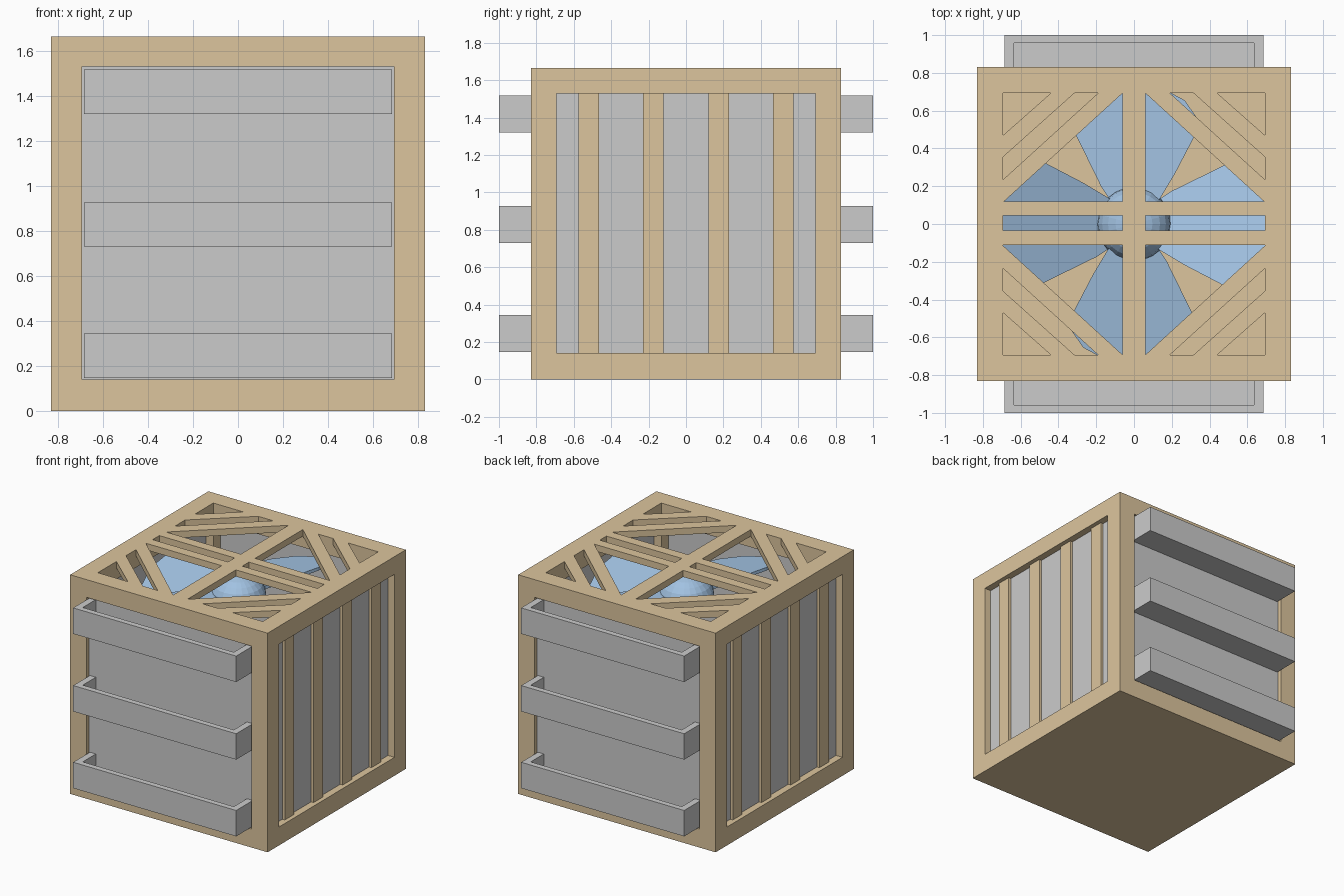
import bpy, bmesh, math
from mathutils import Matrix

if "Cube" in bpy.data.objects:
    bpy.data.objects.remove(bpy.data.objects["Cube"])


def material(name, rgb):
    m = bpy.data.materials.new(name)
    m.diffuse_color = (*rgb, 1)
    m.use_nodes = True
    m.node_tree.nodes["Principled BSDF"].inputs["Base Color"].default_value = m.diffuse_color
    return m


TAN = material("tan_wood", (0.72, 0.56, 0.34))
BLUE = material("blue_fan", (0.36, 0.54, 0.76))

W, H = 0.83, 1.665        # half width and height of the crate
I, Z0, Z1 = 0.693, 0.14, 1.53   # opening limits


def finish(bm, name, mat=None):
    bmesh.ops.recalc_face_normals(bm, faces=bm.faces)
    me = bpy.data.meshes.new(name)
    bm.to_mesh(me)
    bm.free()
    ob = bpy.data.objects.new(name, me)
    bpy.context.collection.objects.link(ob)
    if mat:
        me.materials.append(mat)
    return ob


def box(bm, x0, x1, y0, y1, z0, z1):
    m = Matrix.Translation(((x0 + x1) / 2, (y0 + y1) / 2, (z0 + z1) / 2))
    m = m @ Matrix.Diagonal((abs(x1 - x0), abs(y1 - y0), abs(z1 - z0), 1))
    bmesh.ops.create_cube(bm, size=1, matrix=m)


def prism(bm, pts, z0, z1, tilt=0, turn=0):
    # extruded outline, optionally sloped along x and turned about z
    rot = Matrix.Rotation(turn, 3, 'Z')
    rings = []
    for z in (z0, z1):
        vs = [bm.verts.new((x, y, z + tilt * x)) for x, y in pts]
        for v in vs:
            v.co = rot @ v.co
        rings.append(vs)
    n = len(pts)
    bm.faces.new(rings[0][::-1])
    bm.faces.new(rings[1])
    for i in range(n):
        j = (i + 1) % n
        bm.faces.new((rings[0][i], rings[0][j], rings[1][j], rings[1][i]))


# crate frame: posts, beams and floor
bm = bmesh.new()
for s in (-1, 1):
    for t in (-1, 1):
        box(bm, s * I, s * W, t * I, t * W, 0, H)
    for a, b in ((0, Z0), (Z1, H)):
        box(bm, -I, I, s * I, s * W, a, b)
        box(bm, s * I, s * W, -I, I, a, b)
box(bm, -I, I, -I, I, 0, Z0)
finish(bm, "crate_frame", TAN)

# lid lattice
bm = bmesh.new()
L0 = H - 0.05
box(bm, -0.06, 0.06, -I, I, L0, H)
for s in (-1, 1):
    for y in (-0.11, 0.045):
        box(bm, s * 0.06, s * I, y, y + 0.075, L0, H)
    for t in (-1, 1):
        for bar in (((I, 0.47), (0.44, I), (0.315, I), (I, 0.355)),
                    ((I, 0.235), (0.19, I), (0.06, I), (I, 0.115))):
            prism(bm, [(s * x, t * y) for x, y in bar], L0, H)
finish(bm, "lid_lattice", TAN)

# side slats
bm = bmesh.new()
for s in (-1, 1):
    for y in (-0.52, -0.175, 0.175, 0.52):
        box(bm, s * 0.775, s * 0.797, y - 0.056, y + 0.056, Z0, Z1)
finish(bm, "side_slats", TAN)

# wall panels
bm = bmesh.new()
for s in (-1, 1):
    box(bm, s * 0.755, s * 0.776, -I, I, Z0, Z1)
    box(bm, -I, I, s * 0.78, s * 0.80, Z0, Z1)
finish(bm, "wall_panels")

# open trays on the front and back: one outline pair per tray
T = 0.05
for s, side in ((-1, "front"), (1, "back")):
    bm = bmesh.new()
    for z in (0.147, 0.73, 1.32):
        top = z + 0.197
        box(bm, -0.685, 0.685, s * 0.80, s * 1.0, z, z + T)
        box(bm, -0.685, 0.685, s * 0.957, s * 1.0, z + T, top)
        for e in (-1, 1):
            box(bm, e * 0.635, e * 0.685, s * 0.80, s * 0.957, z + T, top)
    finish(bm, side + "_trays")

# fan blades
FZ = 1.42
blade = [(0.12, 0.10), (0.22, 0.26), (0.34, 0.48), (0.34, 0.56), (0.28, 0.65),
         (0.19, 0.70), (0, 0.73), (-0.18, 0.68), (-0.27, 0.61), (-0.32, 0.52),
         (-0.17, 0.20), (-0.10, 0.09)]
bm = bmesh.new()
for k in range(4):
    prism(bm, blade, FZ - 0.012, FZ + 0.012, 0.28, math.radians(90 * k + 1))
finish(bm, "fan_blades", BLUE)

# fan hub
bm = bmesh.new()
bmesh.ops.create_uvsphere(bm, u_segments=24, v_segments=12, radius=0.195,
                          matrix=Matrix.Translation((0, 0, FZ)) @ Matrix.Diagonal((1, 1, 0.8, 1)))
finish(bm, "fan_hub", BLUE)
